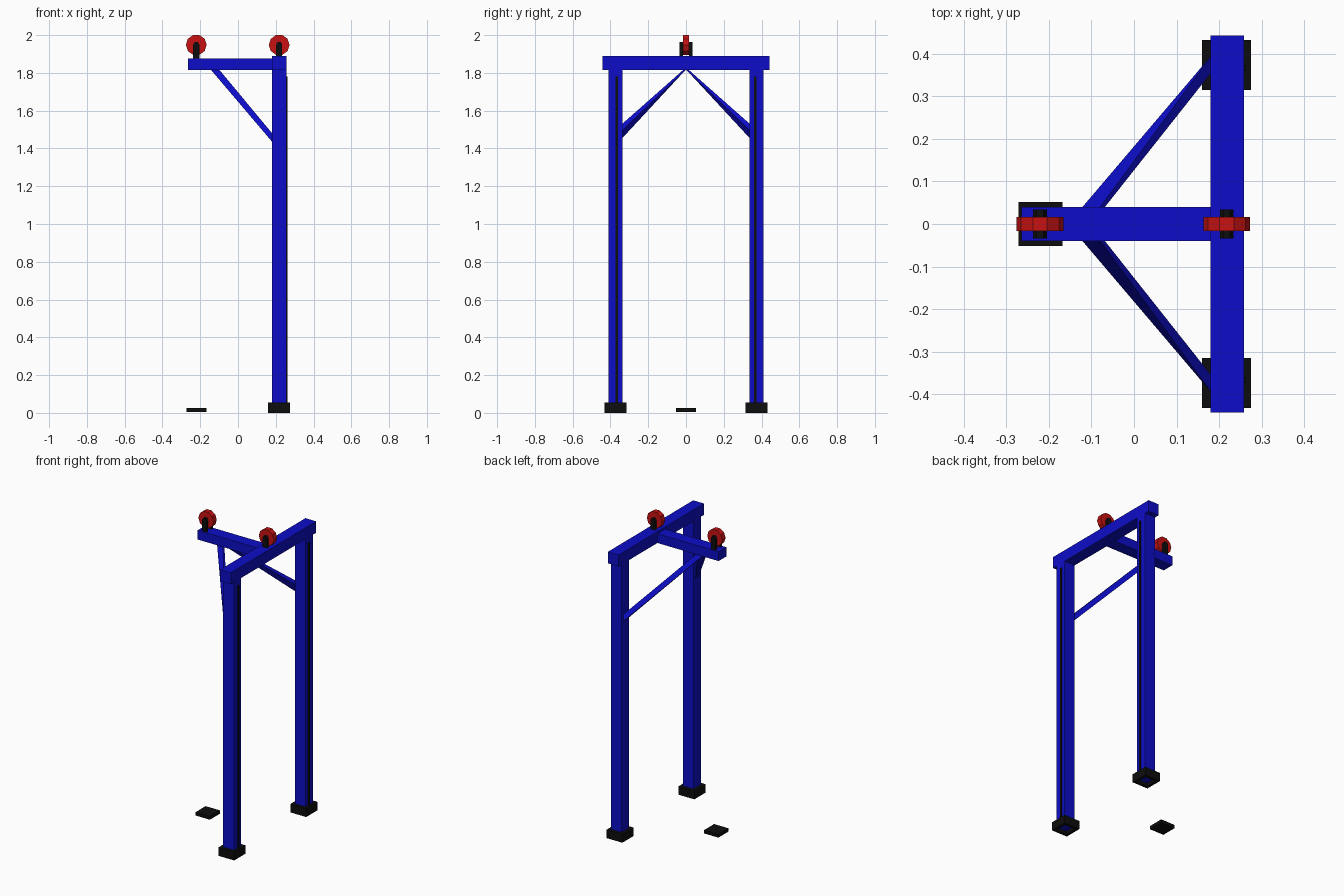
import bpy, math

cube = bpy.data.objects.get("Cube")
if cube:
    bpy.data.objects.remove(cube, do_unlink=True)


def material(name, rgb):
    m = bpy.data.materials.new(name)
    m.use_nodes = True
    m.diffuse_color = (*rgb, 1)
    m.node_tree.nodes["Principled BSDF"].inputs["Base Color"].default_value = (*rgb, 1)
    return m


BLUE = material("blue paint", (0.004, 0.004, 0.58))
BLACK = material("black rubber", (0.004, 0.004, 0.004))
RED = material("red paint", (0.58, 0.006, 0.006))


def loft(name, start, end, mat):
    """Solid between two matching rings of points."""
    n = len(start)
    faces = [tuple(range(n))[::-1], tuple(range(n, 2 * n))]
    faces += [(i, (i + 1) % n, n + (i + 1) % n, n + i) for i in range(n)]
    mesh = bpy.data.meshes.new(name)
    mesh.from_pydata(start + end, [], faces)
    mesh.materials.append(mat)
    ob = bpy.data.objects.new(name, mesh)
    bpy.context.collection.objects.link(ob)
    # Consistent outward normals
    import bmesh
    bm = bmesh.new()
    bm.from_mesh(mesh)
    bmesh.ops.recalc_face_normals(bm, faces=bm.faces)
    bm.to_mesh(mesh)
    bm.free()
    return ob


def box(name, x, y, z, mat):
    ring = [(x[0], y[0]), (x[1], y[0]), (x[1], y[1]), (x[0], y[1])]
    return loft(name, [(*p, z[0]) for p in ring], [(*p, z[1]) for p in ring], mat)


def plate_y(name, outline, y0, y1, mat):
    """Outline in x and z, extruded along y."""
    return loft(name, [(x, y0, z) for x, z in outline], [(x, y1, z) for x, z in outline], mat)


# Top beams
box("cross_beam", (0.18, 0.258), (-0.443, 0.443), (1.815, 1.89), BLUE)
box("arm_beam", (-0.265, 0.18), (-0.04, 0.04), (1.815, 1.876), BLUE)

# Posts with their feet, edge strips and braces, on both sides
for side, s in (("front", -1), ("back", 1)):
    def span(a, b):
        return sorted((s * a, s * b))

    box(side + "_post", (0.18, 0.258), span(0.335, 0.411), (0.02, 1.815), BLUE)
    box(side + "_strip", (0.255, 0.263), span(0.36, 0.374), (0.05, 1.78), BLACK)

    # Hollow foot sleeve
    foot_z = (0, 0.055)
    box(side + "_foot_inner", (0.16, 0.275), span(0.315, 0.335), foot_z, BLACK)
    box(side + "_foot_outer", (0.16, 0.275), span(0.411, 0.432), foot_z, BLACK)
    box(side + "_foot_left", (0.258, 0.275), span(0.335, 0.411), foot_z, BLACK)
    box(side + "_foot_right", (0.16, 0.18), span(0.335, 0.411), foot_z, BLACK)

    # Twisted diagonal brace from arm underside to post
    upper = [(x, s * y, 1.818) for x, y in
             ((-0.145, 0), (-0.145, 0.012), (-0.1, 0.012), (-0.1, 0))]
    lower = [(0.185, s * y, z) for y, z in
             ((0.36, 1.43), (0.4, 1.43), (0.4, 1.475), (0.36, 1.475))]
    loft(side + "_brace", upper, lower, BLUE)

# Wheels held between bracket plates
for side, cx, base in (("right", -0.221, 1.876), ("left", 0.218, 1.89)):
    angles = [math.tau * i / 10 for i in range(10)]
    rim = [(cx + 0.055 * math.cos(a), 1.948 + 0.055 * math.sin(a)) for a in angles]
    plate_y(side + "_wheel", rim, -0.017, 0.017, RED)
    outline = [(cx - 0.016, base), (cx + 0.016, base), (cx + 0.016, 1.95),
               (cx + 0.008, 1.963), (cx - 0.008, 1.963), (cx - 0.016, 1.95)]
    for part, s in (("front", -1), ("back", 1)):
        plate_y(f"{side}_bracket_{part}", outline, s * 0.017, s * 0.034, BLACK)

# Loose ground pad under the arm end
box("ground_pad", (-0.272, -0.168), (-0.052, 0.052), (0.004, 0.026), BLACK)
